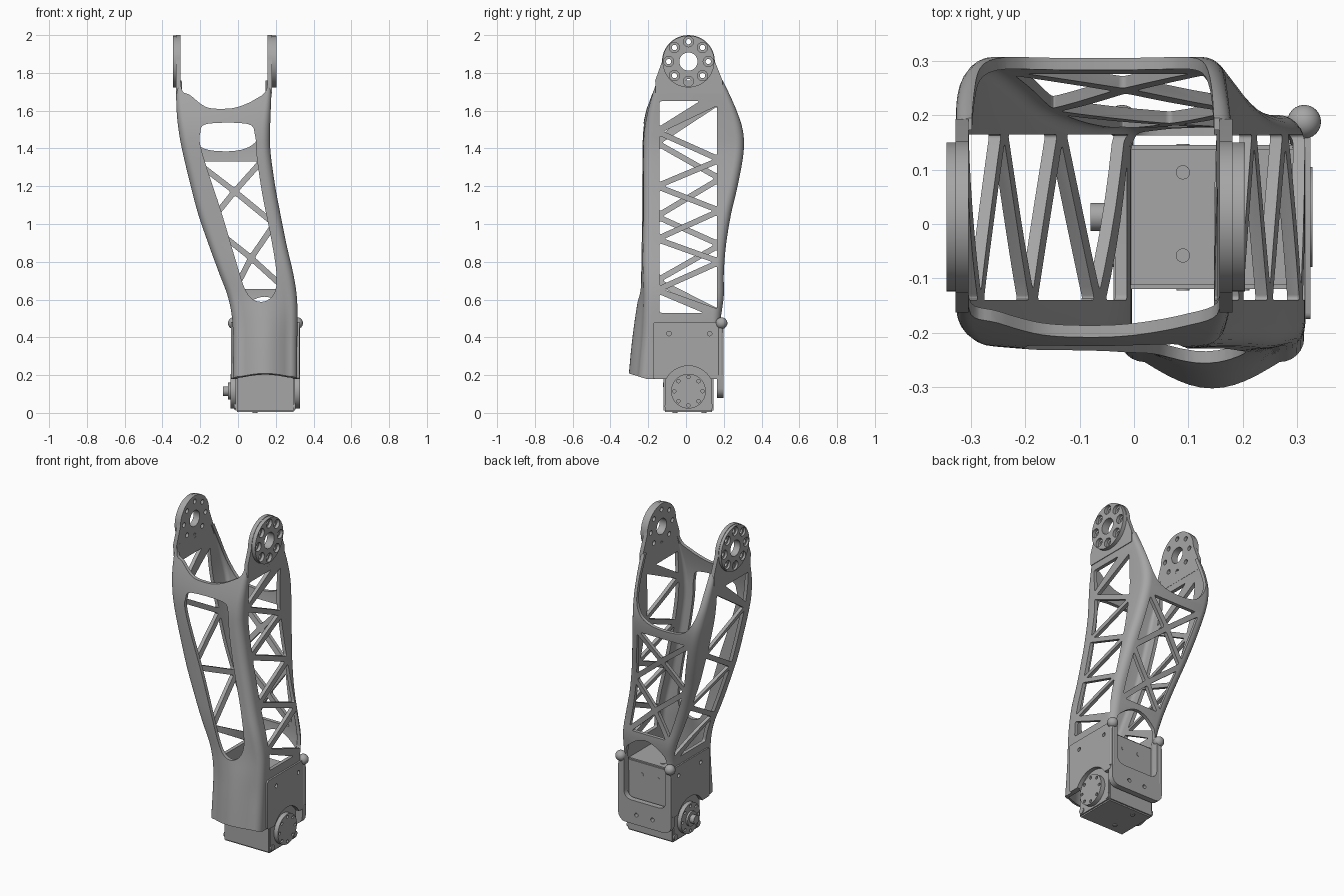
import bpy, bmesh, math
from mathutils import Matrix, Vector

cube = bpy.data.objects.get("Cube")
if cube:
    bpy.data.objects.remove(cube)

grey = bpy.data.materials.new("machined grey")
grey.use_nodes = True
tone = (0.38, 0.38, 0.38, 1)
grey.diffuse_color = tone
grey.node_tree.nodes["Principled BSDF"].inputs["Base Color"].default_value = tone


def finish(name, bm):
    bmesh.ops.recalc_face_normals(bm, faces=bm.faces)
    mesh = bpy.data.meshes.new(name)
    bm.to_mesh(mesh)
    bm.free()
    mesh.materials.append(grey)
    ob = bpy.data.objects.new(name, mesh)
    bpy.context.collection.objects.link(ob)
    return ob


def activate(ob):
    bpy.ops.object.select_all(action='DESELECT')
    ob.select_set(True)
    bpy.context.view_layer.objects.active = ob


def smooth(ob):
    activate(ob)
    bpy.ops.object.shade_smooth_by_angle(angle=math.radians(35))


def cut(ob, cutter):
    mod = ob.modifiers.new("cut", 'BOOLEAN')
    mod.operation, mod.solver, mod.object = 'DIFFERENCE', 'EXACT', cutter
    activate(ob)
    bpy.ops.object.modifier_apply(modifier=mod.name)
    bpy.data.objects.remove(cutter)


def prism(name, polys, axis, lo, hi, rounding=0):
    """Extrude flat outlines along x (outline in y, z) or y (outline in x, z)."""
    bm = bmesh.new()
    for poly in polys:
        ends = []
        for t in (lo, hi):
            ends.append([bm.verts.new((t, a, b) if axis == 'x' else (a, t, b)) for a, b in poly])
        n = len(poly)
        bm.faces.new(ends[0])
        bm.faces.new(ends[1])
        for i in range(n):
            j = (i + 1) % n
            bm.faces.new((ends[0][i], ends[0][j], ends[1][j], ends[1][i]))
    if rounding:
        k = 0 if axis == 'x' else 1
        long_edges = [e for e in bm.edges if abs(e.verts[0].co[k] - e.verts[1].co[k]) > 1e-4]
        bmesh.ops.bevel(bm, geom=long_edges, offset=rounding, segments=4, profile=0.5, affect='EDGES')
    return finish(name, bm)


def rods(name, spots, axis, lo, hi, radius, sides=24):
    """Cylinders along an axis; spots are the two remaining coordinates."""
    bm = bmesh.new()
    for a, b in spots:
        mid = (lo + hi) / 2
        if axis == 'x':
            place = Matrix.Translation((mid, a, b)) @ Matrix.Rotation(math.pi / 2, 4, 'Y')
        elif axis == 'y':
            place = Matrix.Translation((a, mid, b)) @ Matrix.Rotation(math.pi / 2, 4, 'X')
        else:
            place = Matrix.Translation((a, b, mid))
        bmesh.ops.create_cone(bm, cap_ends=True, segments=sides, radius1=radius,
                              radius2=radius, depth=abs(hi - lo), matrix=place)
    return finish(name, bm)


def spline(pts, steps, closed=False):
    """Catmull-Rom curve through points of any dimension."""
    n, out = len(pts), []
    for i in range(n if closed else n - 1):
        pick = [i - 1, i, i + 1, i + 2]
        pick = [k % n if closed else min(max(k, 0), n - 1) for k in pick]
        p, q, r, s = (Vector(pts[k]) for k in pick)
        for k in range(steps):
            t = k / steps
            out.append(q + (r - p) * t / 2 + (p * 2 - q * 5 + r * 4 - s) * t * t / 2
                       + (q * 3 - p - r * 3 + s) * t ** 3 / 2)
    return out if closed else out + [Vector(pts[-1])]


def inset(poly, d):
    """Shrink a convex outline by d."""
    pts = [Vector(p) for p in poly]
    centre = sum(pts, Vector((0, 0))) / len(pts)
    normals = []
    for i, p in enumerate(pts):
        e = pts[(i + 1) % len(pts)] - p
        m = Vector((-e.y, e.x)).normalized()
        normals.append(m if m.dot(centre - p) > 0 else -m)
    return [p + (normals[i - 1] + normals[i]) * d / (1 + normals[i - 1].dot(normals[i]))
            for i, p in enumerate(pts)]


def circle(cy, cz, r, n):
    return [(cy + r * math.cos(math.tau * i / n), cz + r * math.sin(math.tau * i / n)) for i in range(n)]


# Hollow leaning shell: height, left, right, front, back
sections = spline([
    (.18, -.026, .313, -.305, .18), (.36, -.026, .313, -.288, .18), (.5, -.031, .315, -.27, .185),
    (.62, -.055, .311, -.252, .2), (.74, -.1, .292, -.243, .2), (.89, -.155, .257, -.238, .212),
    (1.05, -.21, .225, -.236, .238), (1.2, -.25, .197, -.236, .273), (1.38, -.293, .172, -.236, .305),
    (1.5, -.315, .17, -.23, .3), (1.62, -.326, .174, -.206, .26), (1.76, -.327, .18, -.164, .195)], 4)
WALL = .022


def ring(section, t):
    z, x0, x1, y0, y1 = section
    low = min(max((.85 - z) / .5, 0), 1)
    bulge = .01 + .04 * low * low * (3 - 2 * low)
    corner = .045 - .019 * min(max((z - 1.5) / .2, 0), 1)
    x0, x1, y0, y1, r = x0 + t, x1 - t, y0 + t, y1 - t, corner - t
    pts = []
    for cx, cy, turn in ((x1 - r, y1 - r, 0), (x0 + r, y1 - r, 1), (x0 + r, y0 + bulge + r, 2), (x1 - r, y0 + bulge + r, 3)):
        for k in range(7):
            a = (turn + k / 6) * math.pi / 2
            pts.append((cx + r * math.cos(a), cy + r * math.sin(a), z))
        if turn == 2:
            for k in range(1, 12):
                u = k / 12
                pts.append((cx + (x1 - x0 - 2 * r) * u, cy - r - bulge * math.sin(math.pi * u), z))
    return pts


bm = bmesh.new()
loops = [ring(s, 0) for s in sections] + [ring(s, WALL) for s in reversed(sections)]
loops = [[bm.verts.new(p) for p in loop] for loop in loops]
for a, b in zip(loops, loops[1:] + loops[:1]):
    for i in range(len(a)):
        bm.faces.new((a[i - 1], a[i], b[i], b[i - 1]))
shell = finish("leg_shell", bm)

# Zigzag windows: strut node heights alternate between back and front edge
FRONT, BACK, STRUT = -.14, .165, .015
for lo, hi, heights in ((.12, .5, (1.65, 1.49, 1.34, 1.2, 1.07, .92, .8, .65, .53)),
                        (-.5, .08, (1.65, 1.43, 1.24, 1.04, .89, .7, .53))):
    outer = (BACK + STRUT, FRONT - STRUT)
    windows = [[(outer[i % 2], heights[i]), (outer[1 - i % 2], heights[i + 1]), (outer[i % 2], heights[i + 2])]
               for i in range(len(heights) - 2)]
    top, bottom = heights[0] + STRUT, heights[-1] - STRUT
    windows.append([(outer[1], top), (BACK - .04, top), (outer[1], heights[1])])
    windows.append([(outer[1], heights[-2]), (outer[1], bottom), (BACK, bottom)])
    cut(shell, prism("cutter", [inset(w, STRUT) for w in windows], 'x', lo, hi, .01))


# Crossed struts in the back wall
def back_edge(z):
    s = min(sections, key=lambda s: abs(s[0] - z))
    return (s[1] + .04, z), (s[2] - .04, z)


def crossing(*corners):
    return sum((Vector(c) for c in corners), Vector((0, 0))) / 4


tl, tr = back_edge(1.345)
ml, mr = back_edge(1.0)
bl, br = back_edge(.64)
up, down = crossing(tl, tr, ml, mr), crossing(ml, mr, bl, br)
panels = [(tl, tr, up), (tl, up, ml), (tr, up, mr), (up, mr, down, ml),
          (ml, down, bl), (mr, down, br), (bl, br, down)]
cut(shell, prism("cutter", [inset(p, .015) for p in panels], 'y', .08, .5, .01))

# Tall front window, top saddles and lower back arch
window = [(-.2, 1.48), (-.165, 1.53), (.05, 1.53), (.09, 1.47), (.1, 1.35), (.13, 1.15), (.18, .9),
          (.205, .72), (.19, .63), (.14, .59), (.08, .6), (.035, .66), (-.01, .8), (-.09, 1.07), (-.16, 1.28), (-.2, 1.42)]
cut(shell, prism("cutter", [spline(window, 4, True)], 'y', -.5, -.08))
saddle = [(-.3, 1.9), (-.3, 1.72), (-.25, 1.68), (-.17, 1.62), (-.08, 1.61), (0, 1.62), (.09, 1.66), (.153, 1.72), (.153, 1.9)]
cut(shell, prism("cutter", [spline(saddle, 5)], 'y', -.5, -.04))
saddle = [(-.3, 1.9), (-.295, 1.68), (-.275, 1.52), (-.2, 1.41), (-.08, 1.385), (.04, 1.4), (.11, 1.46), (.14, 1.6), (.15, 1.9)]
cut(shell, prism("cutter", [spline(saddle, 5)], 'y', .04, .5))
arch = [(0, .1), (0, .48), (.04, .57), (.14, .615), (.24, .57), (.285, .48), (.285, .1)]
cut(shell, prism("cutter", [spline(arch, 5)], 'y', .1, .5))

# Raised front hem, motor axis cutouts and cheek screw holes
hem = [(-.4, .1), (-.4, .24), (-.305, .21), (-.21, .18), (-.21, .1)]
cut(shell, prism("cutter", [hem], 'x', -.5, .5))
AXIS_Y, AXIS_Z, HIP_Z = .013, .115, 1.86
cheek_screws = [(-.09, .42), (.125, .42)]
cut(shell, rods("cutter", [(AXIS_Y, AXIS_Z)], 'x', -.5, .5, .134, 64))
cut(shell, rods("cutter", cheek_screws, 'x', -.5, .5, .012))
smooth(shell)

# Upper ears with bolted discs
dome = [(AXIS_Y + .14 * math.cos(math.pi * k / 24), HIP_Z + .14 * math.sin(math.pi * k / 24)) for k in range(25)]
ear = [(-.16, 1.69), (-.163, 1.76)] + dome[::-1] + [(.193, 1.76), (.193, 1.69)]
bolts = circle(AXIS_Y, HIP_Z, .105, 8)
for side, inner, face, outer in (("left", .157, .181, .204), ("right", -.304, -.328, -.345)):
    plate = prism(side + "_ear", [ear], 'x', min(inner, face), max(inner, face))
    disc = rods(side + "_ear_disc", [(AXIS_Y, HIP_Z)], 'x', face, outer, .137, 64)
    for part in (plate, disc):
        cut(part, rods("cutter", [(AXIS_Y, HIP_Z)], 'x', -.5, .5, .048, 40))
        cut(part, rods("cutter", bolts, 'x', -.5, .5, .014))
    deep = face + (outer - face) * .2
    cut(disc, rods("cutter", bolts, 'x', deep, outer + (outer - face), .027))
    smooth(plate)
    smooth(disc)

# Motor block with screws
bm = bmesh.new()
bmesh.ops.create_cube(bm, size=1, matrix=Matrix.Translation((.143, .0125, .227)) @ Matrix.Diagonal((.315, .265, .445, 1)))
bmesh.ops.bevel(bm, geom=bm.edges[:], offset=.008, segments=2, affect='EDGES')
smooth(finish("motor_block", bm))
smooth(rods("motor_front_screws", [(.09, .15), (.2, .15)], 'y', -.122, -.11, .012))
smooth(rods("motor_back_screws", [(.09, .37), (.2, .37)], 'y', .14, .147, .012))
smooth(rods("motor_top_screws", [(.09, .095), (.09, -.058)], 'z', .44, .453, .013))
smooth(rods("motor_bottom_screws", [(.09, .095), (.09, -.058)], 'z', 0, .01, .013))

# Output horns and axle
for side, lo, hi, face in (("left", .295, .328, .328), ("right", -.04, -.01, -.04)):
    horn = rods(side + "_horn", [(AXIS_Y, AXIS_Z)], 'x', lo, hi, .092, 64)
    cut(horn, rods("cutter", circle(AXIS_Y, AXIS_Z, .075, 8), 'x', face - .01, face + .01, .009))
    smooth(horn)
for side, lo, hi in (("left", .295, .305), ("right", -.02, -.01)):
    smooth(rods(side + "_corner_screws", [(-.095, .035), (.125, .035)], 'x', lo, hi, .018))
smooth(rods("axle_collar", [(AXIS_Y, AXIS_Z)], 'x', -.052, -.03, .045, 40))
smooth(rods("axle", [(AXIS_Y, AXIS_Z)], 'x', -.08, -.04, .026, 32))

# Wrap-around bracket: two cheeks, back yoke, ball ends
cheek = [(-.175, .18), (-.175, .48), (.185, .48), (.185, .18)]
for side, lo, hi in (("left", .305, .325), ("right", -.038, -.018)):
    plate = prism(side + "_cheek", [cheek], 'x', lo, hi, .012)
    cut(plate, rods("cutter", [(AXIS_Y, AXIS_Z)], 'x', -.5, .5, .134, 64))
    cut(plate, rods("cutter", cheek_screws, 'x', -.5, .5, .012))
    smooth(plate)
yoke = prism("back_yoke", [[(-.037, .08), (.324, .08), (.324, .475), (-.037, .475)]], 'y', .163, .198, .05)
cut(yoke, prism("cutter", [[(0, .225), (.285, .225), (.285, .7), (0, .7)]], 'y', .1, .3, .045))
cut(yoke, rods("cutter", [(.09, .14), (.2, .14)], 'y', .1, .3, .012))
smooth(yoke)
for side, x in (("left", .313), ("right", -.022)):
    smooth(rods(side + "_post", [(x, .183)], 'z', .2, .475, .016))
    bm = bmesh.new()
    bmesh.ops.create_uvsphere(bm, u_segments=24, v_segments=16, radius=.031, matrix=Matrix.Translation((x, .188, .475)))
    smooth(finish(side + "_ball", bm))
